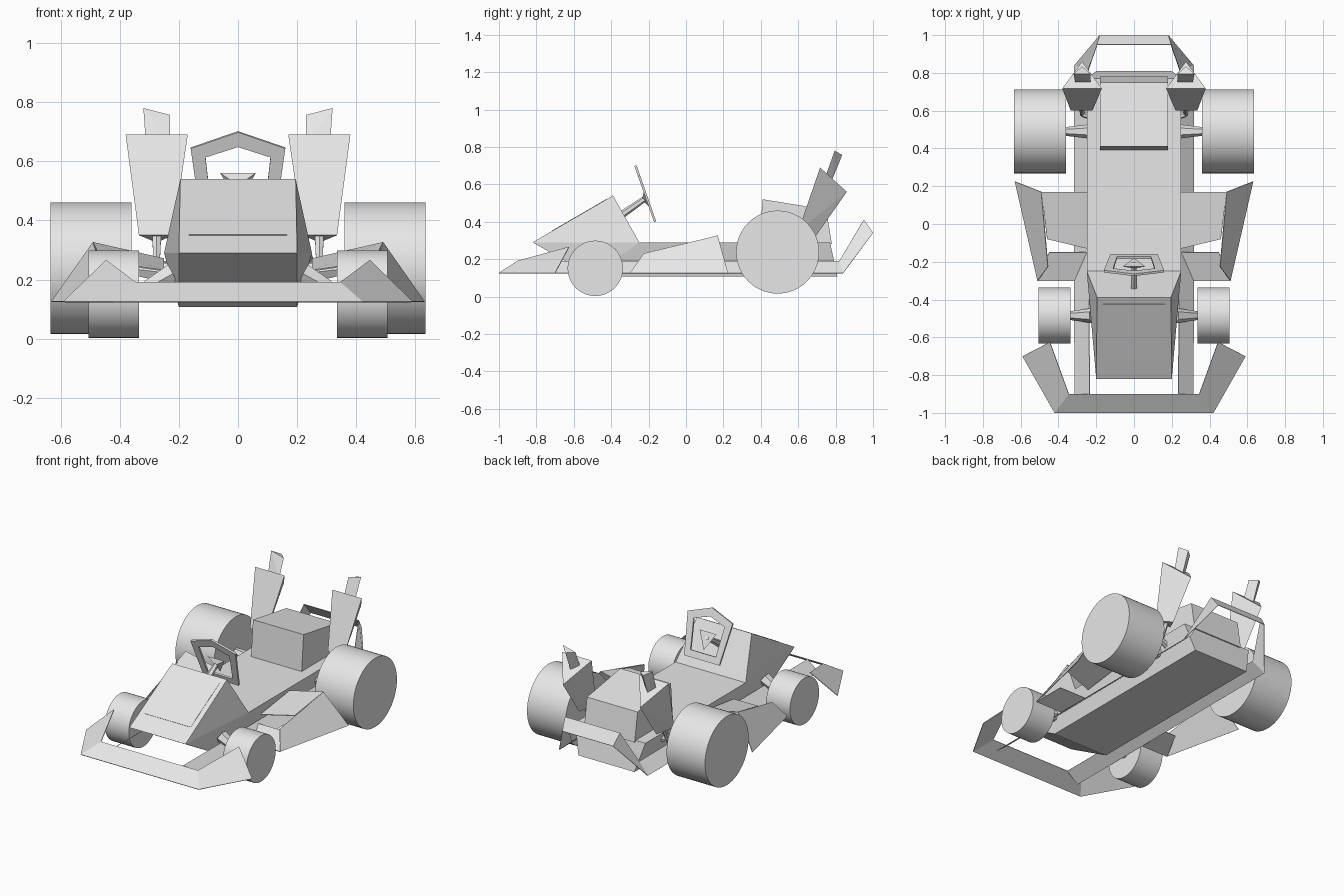
import bpy
import bmesh
import math
from mathutils import Vector

cube = bpy.data.objects.get("Cube")
if cube:
    bpy.data.objects.remove(cube)

grey = bpy.data.materials.new("light_grey")
grey.use_nodes = True
COLOUR = (0.8, 0.8, 0.8, 1)
grey.diffuse_color = COLOUR
grey.node_tree.nodes["Principled BSDF"].inputs["Base Color"].default_value = COLOUR


def finish(name, bm):
    mesh = bpy.data.meshes.new(name)
    bmesh.ops.recalc_face_normals(bm, faces=bm.faces)
    bm.to_mesh(mesh)
    bm.free()
    mesh.materials.append(grey)
    obj = bpy.data.objects.new(name, mesh)
    bpy.context.collection.objects.link(obj)
    return obj


def flip(points):
    return [(-x, y, z) for x, y, z in points]


def hull(name, points):
    """Flat-sided solid around a few corner points."""
    bm = bmesh.new()
    for p in points:
        bm.verts.new(p)
    bmesh.ops.convex_hull(bm, input=bm.verts)
    bmesh.ops.dissolve_limit(bm, angle_limit=0.01, verts=bm.verts, edges=bm.edges)
    return finish(name, bm)


def strip(name, outer, inner, closed=False, thick=0.004):
    """Thin ribbon of quads between two edges."""
    bm = bmesh.new()
    a = [bm.verts.new(p) for p in outer]
    b = [bm.verts.new(p) for p in inner]
    n = len(a)
    for i in range(n if closed else n - 1):
        j = (i + 1) % n
        bm.faces.new((a[i], a[j], b[j], b[i]))
    obj = finish(name, bm)
    mod = obj.modifiers.new("thickness", "SOLIDIFY")
    mod.thickness = thick
    mod.offset = 0
    return obj


def rod(name, start, end, r1, r2, sides=6, smooth=False):
    """Straight round or faceted bar between two points."""
    start, end = Vector(start), Vector(end)
    axis = end - start
    bm = bmesh.new()
    bmesh.ops.create_cone(bm, cap_ends=True, segments=sides, radius1=r1,
                          radius2=r2, depth=axis.length)
    bmesh.ops.rotate(bm, verts=bm.verts,
                     matrix=Vector((0, 0, 1)).rotation_difference(axis).to_matrix())
    bmesh.ops.translate(bm, verts=bm.verts, vec=(start + end) / 2)
    obj = finish(name, bm)
    if smooth:
        bpy.ops.object.select_all(action="DESELECT")
        obj.select_set(True)
        bpy.context.view_layer.objects.active = obj
        bpy.ops.object.shade_smooth_by_angle(angle=math.radians(35))
    return obj


def both(points):
    return points + flip(points)


# Body: tub, wedge nose and engine box
hull("tub", both([(.2, -.5, .107), (.2, .81, .107), (.25, -.25, .29),
                  (.25, .77, .29), (.2, -.82, .29)]))
hull("nose", both([(.2, -.82, .29), (.195, -.39, .54), (.25, -.25, .29)]))
hull("engine_box", both([(.18, .39, .28), (.18, .41, .52),
                         (.18, .75, .465), (.18, .78, .28)]))

# Thin panel on the sloping nose
low, high = (.165, -.717, .35), (.165, -.424, .52)
strip("nose_panel", [low, high], flip([low, high]))

# Steering wheel, hub and column on one tilted plane
def tilt(outline):
    right = [(x, -.27 + (.70 - z) * .35, z) for x, z in outline]
    return right + flip(right)[:0:-1]


strip("steering_wheel", tilt([(0, .70), (.16, .645), (.125, .40)]),
      tilt([(0, .65), (.11, .615), (.09, .44)]), True, .012)
hull("steering_hub", [(.06, -.225, .56), (-.06, -.225, .56), (0, -.18, .46),
                      (0, -.235, .52)])
rod("steering_column", (0, -.21, .53), (0, -.34, .44), .015, .02)

# Front bumper wraps round the nose
edge_out = [(.59, -.70, .125), (.42, -1, .125)]
edge_in = [(.445, -.625, .265), (.345, -.9, .19)]
strip("front_bumper", edge_out + flip(edge_out)[::-1],
      edge_in + flip(edge_in)[::-1])

# Side rails run back into the raised rear bumper
edge_out = [(.315, -.9, .125), (.315, .84, .125), (.18, 1, .34)]
edge_in = [(.235, -.9, .19), (.24, .82, .19), (.195, .95, .41)]
strip("rails_and_rear_bumper", edge_out + flip(edge_out)[::-1],
      edge_in + flip(edge_in)[::-1])

for side, s in (("left", 1), ("right", -1)):
    def m(*points):
        return [(s * x, y, z) for x, y, z in points]

    # Wheels and tapered axles
    for end, y, z, r, x1, x2 in (("front", -.485, .151, .148, .335, .505),
                                 ("rear", .49, .238, .222, .36, .634)):
        a, b = m((x1, y, z), (x2, y, z))
        rod(f"{end}_wheel_{side}", a, b, r, r, 48, True)
        a, b = m((.22, y, .22), (x1 + .01, y, z))
        rod(f"{end}_axle_{side}", a, b, .04, .022)

    # Side pod: outer wall, hood and lower lip of the intake
    strip(f"pod_wall_{side}", m((.51, -.30, .125), (.63, .225, .125)),
          m((.455, -.225, .23), (.49, .17, .325)))
    strip(f"pod_hood_{side}", m((.49, .17, .325), (.46, -.08, .26)),
          m((.25, .17, .27), (.25, -.13, .23)))
    strip(f"pod_lip_{side}", m((.51, -.30, .125), (.45, -.15, .18)),
          m((.315, -.30, .125), (.25, -.15, .18)))

    # Flared exhaust, its tip and the pipe feeding it
    hull(f"exhaust_flare_{side}",
         m((.38, .717, .69), (.17, .717, .69), (.275, .86, .56),
           (.335, .6, .35), (.22, .6, .35), (.275, .695, .325)))
    hull(f"exhaust_tip_{side}",
         m((.31, .745, .64), (.23, .745, .64), (.275, .78, .62),
           (.32, .795, .78), (.23, .795, .757), (.275, .835, .757)))
    a, b = m((.275, .63, .36), (.275, .58, .25))
    rod(f"exhaust_pipe_{side}", a, b, .018, .012)
    a, b = m((.275, .58, .255), (.22, .57, .235))
    rod(f"exhaust_stub_{side}", a, b, .014, .022)
